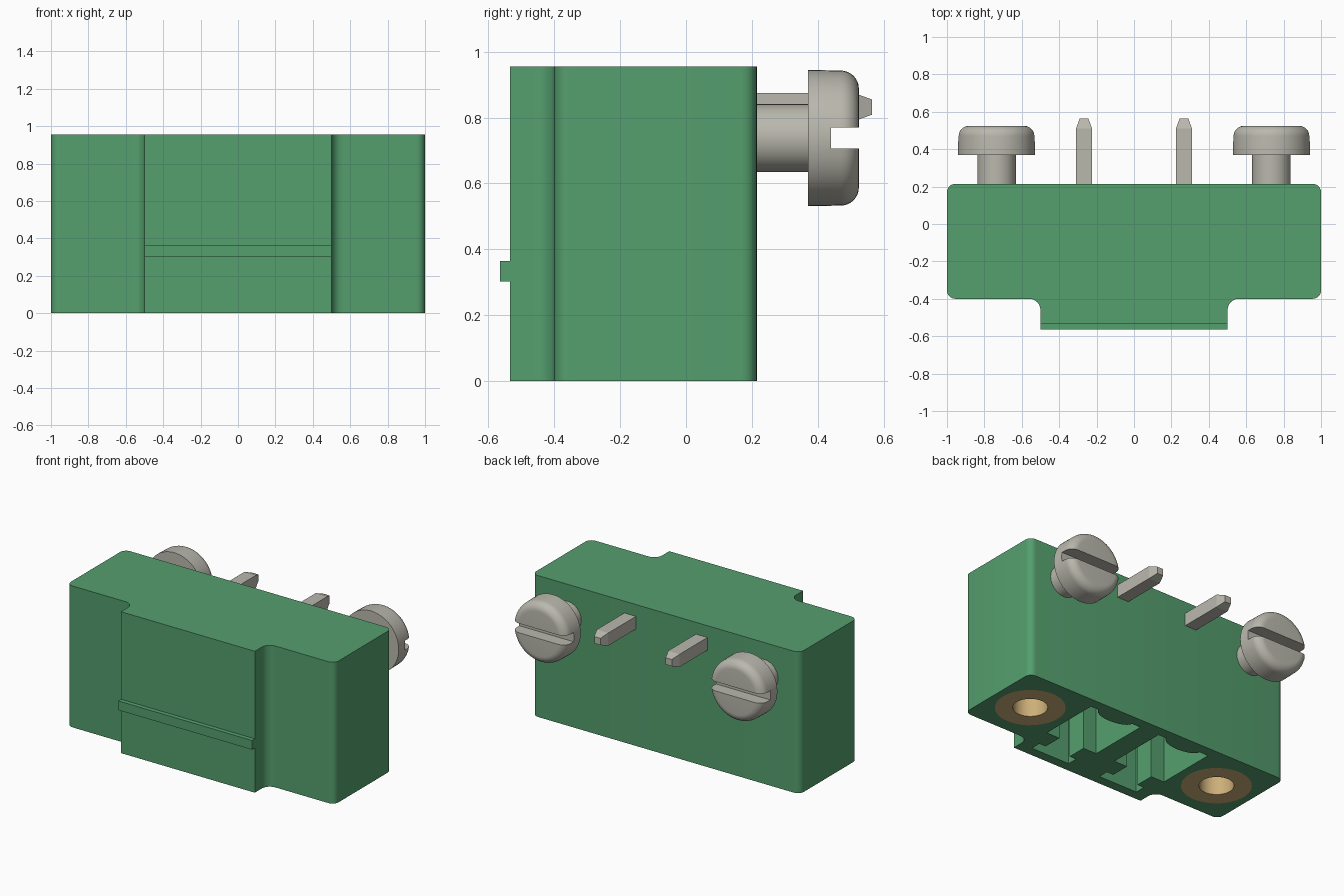
import bpy, bmesh
from math import sin, cos, pi, radians
from mathutils import Matrix, Vector

cube = bpy.data.objects.get("Cube")
if cube:
    bpy.data.objects.remove(cube, do_unlink=True)


def material(name, rgb):
    mat = bpy.data.materials.new(name)
    mat.use_nodes = True
    mat.diffuse_color = (*rgb, 1)
    mat.node_tree.nodes["Principled BSDF"].inputs["Base Color"].default_value = (*rgb, 1)
    return mat


green = material("green plastic", (0.09, 0.345, 0.155))
steel = material("tin grey", (0.49, 0.48, 0.42))
brass = material("brass", (0.61, 0.43, 0.19))


def finish(bm, name, mat):
    bmesh.ops.recalc_face_normals(bm, faces=bm.faces)
    mesh = bpy.data.meshes.new(name)
    bm.to_mesh(mesh)
    bm.free()
    mesh.materials.append(mat)
    obj = bpy.data.objects.new(name, mesh)
    bpy.context.collection.objects.link(obj)
    return obj


def prism(name, outline, z0, z1, mat):
    bm = bmesh.new()
    face = bm.faces.new([bm.verts.new((x, y, z0)) for x, y in outline])
    top = bmesh.ops.extrude_face_region(bm, geom=[face])["geom"]
    bmesh.ops.translate(bm, vec=(0, 0, z1 - z0),
                        verts=[v for v in top if isinstance(v, bmesh.types.BMVert)])
    return finish(bm, name, mat)


def box(name, low, high, mat):
    (x0, y0, z0), (x1, y1, z1) = low, high
    return prism(name, [(x0, y0), (x1, y0), (x1, y1), (x0, y1)], z0, z1, mat)


def lathe(name, profile, mat, steps=48, closed=False):
    """Revolve (radius, height) points around z."""
    bm = bmesh.new()
    verts = [bm.verts.new((r, 0, h)) for r, h in profile]
    pairs = list(zip(verts, verts[1:] + verts[:1])) if closed else list(zip(verts, verts[1:]))
    edges = [bm.edges.new(p) for p in pairs]
    bmesh.ops.spin(bm, geom=verts + edges, axis=(0, 0, 1), cent=(0, 0, 0),
                   angle=2 * pi, steps=steps, use_duplicate=False)
    bmesh.ops.remove_doubles(bm, verts=bm.verts, dist=1e-5)
    return finish(bm, name, mat)


def rounded(corners, steps=6):
    """Fillet each (x, y, radius) right-angle corner."""
    out = []
    for i, (x, y, r) in enumerate(corners):
        p = Vector((x, y))
        if r == 0:
            out.append((x, y))
            continue
        a = (Vector(corners[i - 1][:2]) - p).normalized() * r
        b = (Vector(corners[(i + 1) % len(corners)][:2]) - p).normalized() * r
        for k in range(steps + 1):
            t = k / steps * pi / 2
            q = p + a * (1 - sin(t)) + b * (1 - cos(t))
            out.append((q.x, q.y))
    return out


def cut(target, cutter):
    mod = target.modifiers.new("cut", "BOOLEAN")
    mod.operation, mod.solver, mod.object = "DIFFERENCE", "EXACT", cutter
    bpy.context.view_layer.objects.active = target
    bpy.ops.object.modifier_apply(modifier=mod.name)
    bpy.data.objects.remove(cutter, do_unlink=True)


def smooth(obj, angle=30):
    bpy.ops.object.select_all(action="DESELECT")
    obj.select_set(True)
    bpy.context.view_layer.objects.active = obj
    bpy.ops.object.shade_smooth_by_angle(angle=radians(angle))


# Housing: rounded block with a raised front tongue
half = [(0.5, -0.535, 0), (0.5, -0.4, 0.06), (1, -0.4, 0.045), (1, 0.215, 0.045)]
outline = half + [(-x, y, r) for x, y, r in reversed(half)]
housing = prism("housing", rounded(outline), 0, 0.955, green)

# Stepped contact cavities and insert bores, open at the bottom
PITCH, SCREW_X, INSERT_Y = 0.267, 0.735, -0.1
arc = [(0.13 * cos(t), 0.145 - 0.06 * sin(t)) for t in [pi * k / 12 for k in range(13)]]
side = [(0.145, -0.47), (0.145, -0.4), (0.095, -0.4), (0.095, -0.27), (0.195, -0.27), (0.195, 0.145)]
cavity = side + arc + [(-x, y) for x, y in reversed(side)]
for s in (-1, 1):
    cut(housing, prism("cavity_cutter", [(x + s * PITCH, y) for x, y in cavity], -0.1, 0.72, green))
    bore = lathe("bore_cutter", [(0, -0.1), (0.214, -0.1), (0.214, 0.5), (0, 0.5)], green)
    bore.data.transform(Matrix.Translation((s * SCREW_X, INSERT_Y, 0)))
    cut(housing, bore)
smooth(housing)

# Latch ridge across the tongue
box("latch_ridge", (-0.5, -0.565, 0.302), (0.5, -0.53, 0.364), green)

# Screw profile: shank, then head with a rounded rim
rim = [(0.15 + 0.055 * cos(t), 0.47 + 0.055 * sin(t)) for t in [pi / 2 * k / 8 for k in range(9)]]
screw_profile = [(0, 0.19), (0.103, 0.19), (0.103, 0.37), (0.207, 0.37)] + rim + [(0, 0.525)]

for s, tag in ((1, "left"), (-1, "right")):
    # Threaded insert
    insert = lathe("insert_" + tag, [(0.106, 0), (0.215, 0), (0.215, 0.5), (0, 0.5), (0, 0.47), (0.106, 0.47)],
                   brass, closed=True)
    insert.location = (s * SCREW_X, INSERT_Y, 0)
    smooth(insert)

    # Slotted screw on the back
    screw = lathe("screw_" + tag, screw_profile, steel)
    screw.data.transform(Matrix.Translation((s * SCREW_X, 0, 0.738)) @ Matrix.Rotation(-pi / 2, 4, "X"))
    x = s * SCREW_X
    cut(screw, box("slot_cutter", (x - 0.3, 0.44, 0.707), (x + 0.3, 0.6, 0.77), steel))
    smooth(screw)

    # Square solder pin with a tapered tip
    bm = bmesh.new()
    rings = []
    for y, h in ((-0.14, 0.043), (0.51, 0.043), (0.565, 0.023)):
        rings.append([bm.verts.new((s * PITCH + i * h, y, 0.832 + k * h))
                      for i, k in ((-1, -1), (1, -1), (1, 1), (-1, 1))])
    for a, b in zip(rings, rings[1:]):
        for i in range(4):
            j = (i + 1) % 4
            bm.faces.new((a[i], a[j], b[j], b[i]))
    bm.faces.new(rings[0])
    bm.faces.new(rings[-1])
    finish(bm, "solder_pin_" + tag, steel)

    # Contact blade inside the cavity
    cx = s * PITCH
    box("contact_" + tag, (cx - 0.043, -0.14, 0.25), (cx + 0.043, -0.054, 0.8), steel)
